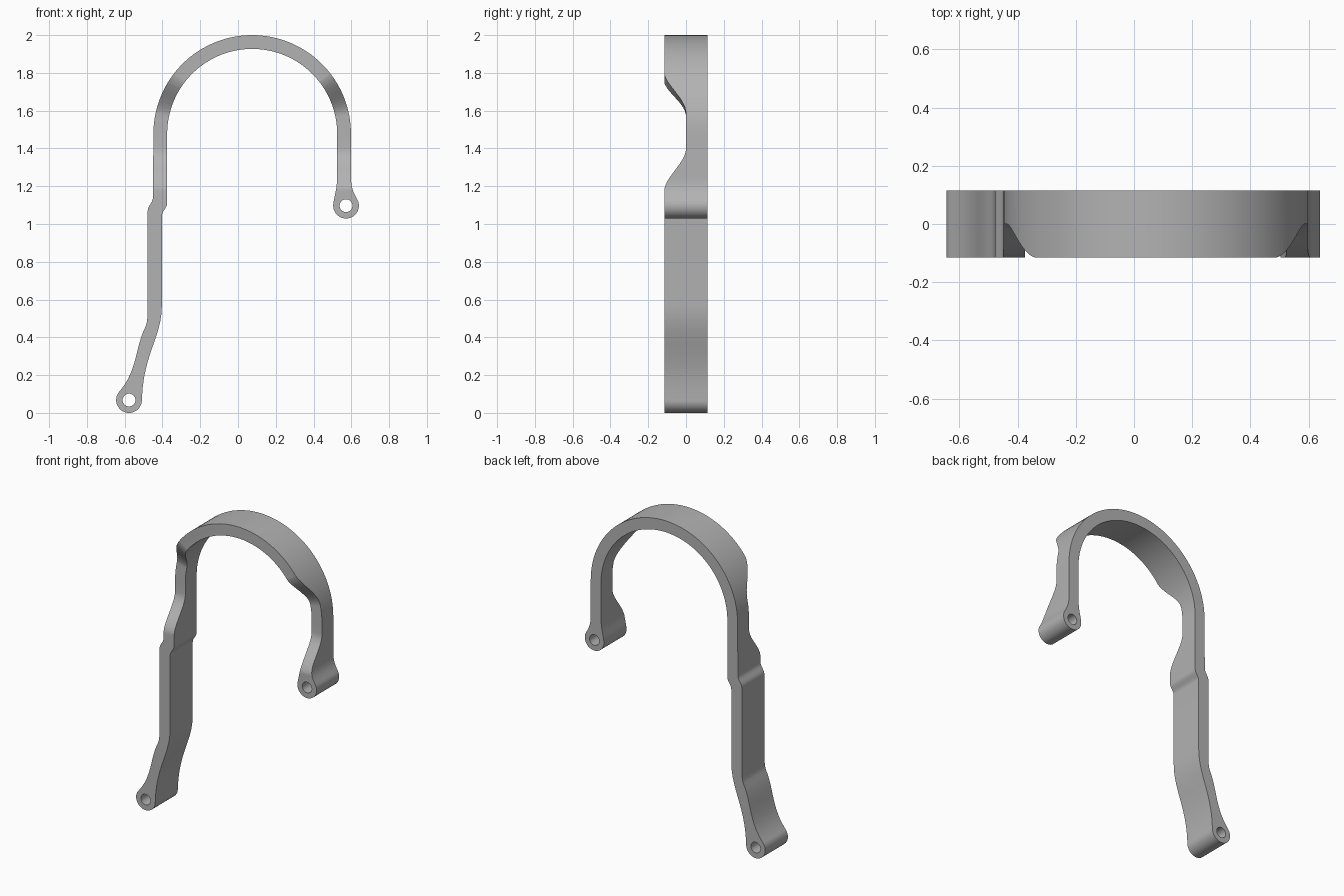
import bpy, bmesh, math
from mathutils import Vector
from mathutils.geometry import interpolate_bezier

if "Cube" in bpy.data.objects:
    bpy.data.objects.remove(bpy.data.objects["Cube"], do_unlink=True)

HALF = 0.115                       # half depth of the band
CX, CZ = 0.075, 1.477              # arch centre
R_OUT, R_IN = 0.523, 0.45
EYE_R, HOLE_R = 0.068, 0.034
EYES = {"lower": (-0.577, 0.068), "upper": (0.572, 1.097)}

metal = bpy.data.materials.new("grey metal")
metal.use_nodes = True
grey = (0.45, 0.45, 0.45, 1)
metal.diffuse_color = grey
metal.node_tree.nodes["Principled BSDF"].inputs["Base Color"].default_value = grey


def arc(centre, r, a0, a1, n):
    steps = [math.radians(a0 + (a1 - a0) * i / n) for i in range(n + 1)]
    return [(centre[0] + r * math.cos(a), centre[1] + r * math.sin(a)) for a in steps]


def bezier(*pts):
    """Smooth edge between the first and last of four control points."""
    v = [Vector((x, z, 0)) for x, z in pts]
    return [(p.x, p.y) for p in interpolate_bezier(*v, 12)]


def make_object(name, bm):
    bmesh.ops.remove_doubles(bm, verts=bm.verts, dist=0.0005)
    bmesh.ops.recalc_face_normals(bm, faces=bm.faces)
    mesh = bpy.data.meshes.new(name)
    bm.to_mesh(mesh)
    bm.free()
    mesh.materials.append(metal)
    ob = bpy.data.objects.new(name, mesh)
    bpy.context.collection.objects.link(ob)
    return ob


def extrude_profile(name, pts, half):
    bm = bmesh.new()
    clean = [p for i, p in enumerate(pts) if math.dist(p, pts[i - 1]) > 0.001]
    face = bm.faces.new([bm.verts.new((x, -half, z)) for x, z in clean])
    out = bmesh.ops.extrude_face_region(bm, geom=[face])
    verts = [g for g in out["geom"] if isinstance(g, bmesh.types.BMVert)]
    bmesh.ops.translate(bm, verts=verts, vec=(0, 2 * half, 0))
    return make_object(name, bm)


def notch_cutter(name, side):
    """Relief cut across the front half, following the leg and then the arch."""
    stations = []                                  # (direction, height, depth)
    n = 14
    for i in range(n + 1):                         # lower shoulder
        t = i / n
        ease = t * t * (3 - 2 * t)
        stations.append((0, 1.17 + 0.23 * t, -HALF - 0.001 + ease * (HALF + 0.001)))
    for i in range(5):                             # flat run to the arch
        stations.append((math.radians(3 * i), CZ, 0))
    for i in range(1, n + 1):                      # upper shoulder
        t = i / n
        ease = t * t * (3 - 2 * t)
        stations.append((math.radians(12 + 27 * t), CZ, -ease * (HALF + 0.001)))
    bm = bmesh.new()
    rings = []
    for a, z, y in stations:
        ring = []
        for r, yy in ((0.38, -0.2), (0.62, -0.2), (0.62, y), (0.38, y)):
            ring.append(bm.verts.new((CX + side * r * math.cos(a), yy, z + r * math.sin(a))))
        rings.append(ring)
    for a, b in zip(rings, rings[1:]):
        for k in range(4):
            bm.faces.new((a[k], a[(k + 1) % 4], b[(k + 1) % 4], b[k]))
    bm.faces.new(rings[0])
    bm.faces.new(rings[-1])
    return make_object(name, bm)


# Band outline: outer edge over the arch, around both eyes, back along the inside
outline = bezier((-0.478, 1.07), (-0.476, 1.10), (-0.452, 1.11), (-0.45, 1.14))
outline += arc((CX, CZ), R_OUT, 180, 0, 64)
outline += bezier((0.598, 1.25), (0.598, 1.19), (0.612, 1.165), (0.631, 1.131))
outline += arc(EYES["upper"], EYE_R, 30, -190, 32)
outline += bezier((0.505, 1.11), (0.51, 1.15), (0.525, 1.18), (0.525, 1.26))
outline += arc((CX, CZ), R_IN, 0, 180, 64)
outline += bezier((-0.375, 1.11), (-0.377, 1.08), (-0.403, 1.07), (-0.403, 1.04))
outline += bezier((-0.403, 0.57), (-0.403, 0.40), (-0.503, 0.31), (-0.509, 0.068))
outline += arc(EYES["lower"], EYE_R, 0, -225, 32)
outline += bezier((-0.625, 0.116), (-0.53, 0.23), (-0.545, 0.35), (-0.488, 0.46))
outline += bezier((-0.488, 0.46), (-0.481, 0.48), (-0.478, 0.51), (-0.478, 0.55))
band = extrude_profile("bracket_band", outline, HALF)

# Pin holes and front relief cuts
cutters = [extrude_profile(k + "_hole_cutter", arc(c, HOLE_R, 0, 348.75, 31), 0.2)
           for k, c in EYES.items()]
cutters += [notch_cutter("right_notch_cutter", -1), notch_cutter("left_notch_cutter", 1)]

bpy.ops.object.select_all(action="DESELECT")
bpy.context.view_layer.objects.active = band
band.select_set(True)
for c in cutters:
    c.hide_render = True
    mod = band.modifiers.new(c.name, "BOOLEAN")
    mod.operation = "DIFFERENCE"
    mod.solver = "EXACT"
    mod.object = c
    bpy.ops.object.modifier_apply(modifier=mod.name)
for c in cutters:
    bpy.data.objects.remove(c, do_unlink=True)

bpy.ops.object.shade_smooth_by_angle(angle=math.radians(30))
